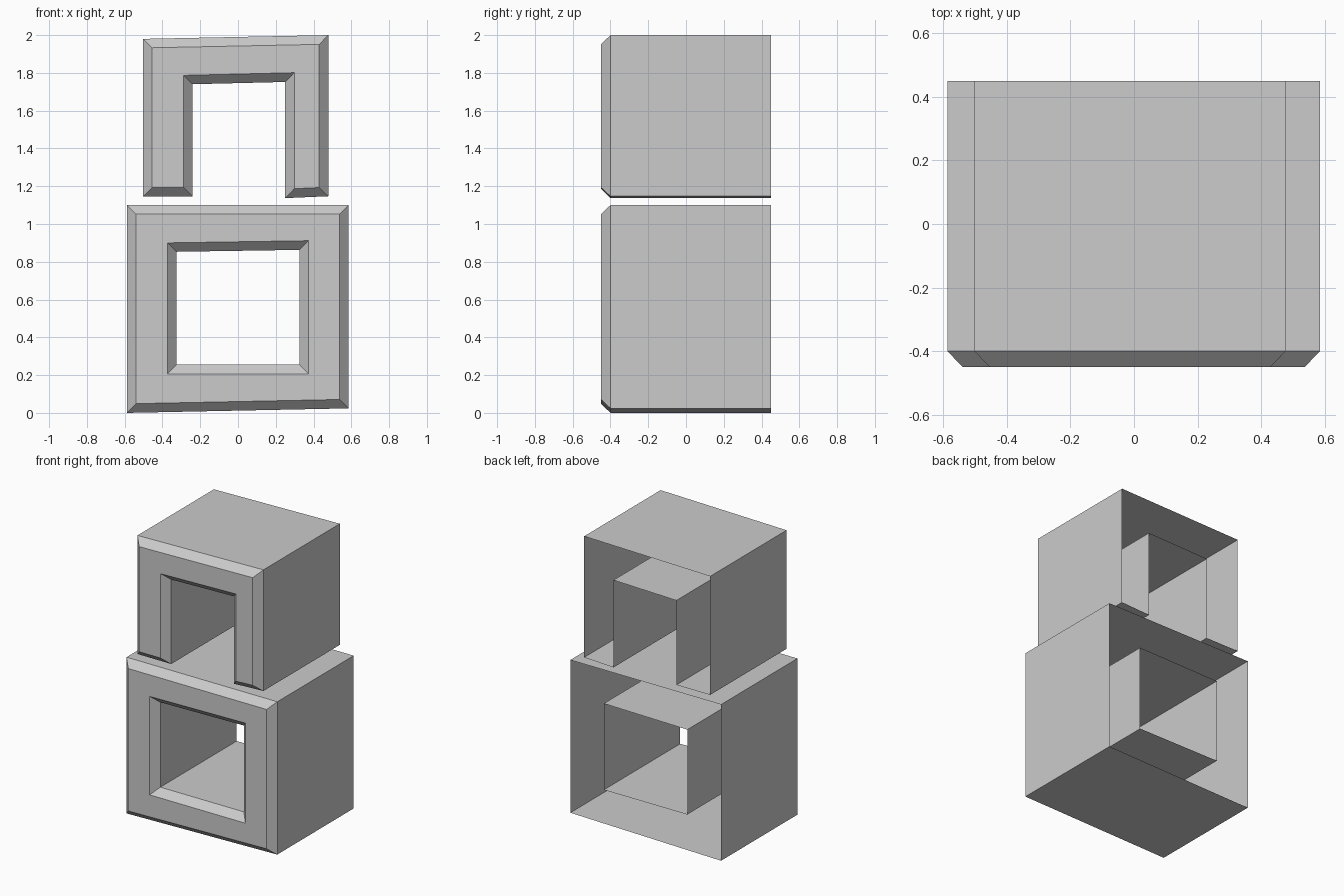
import bpy, bmesh
from mathutils import Vector

if "Cube" in bpy.data.objects:
    bpy.data.objects.remove(bpy.data.objects["Cube"])

FRONT, BACK, BEVEL = -0.45, 0.45, 0.048


def inset(pts, d):
    """Mitred offset towards the left side of a closed (x, z) loop."""
    out = []
    n = len(pts)
    for i in range(n):
        p = Vector(pts[i])
        a = (p - Vector(pts[i - 1])).normalized()
        b = (Vector(pts[(i + 1) % n]) - p).normalized()
        na, nb = Vector((-a.y, a.x)), Vector((-b.y, b.x))
        out.append(p + (na + nb) * d / (1 + na.dot(nb)))
    return out


def add_walls(bm, pts):
    """Open-backed wall strip with a front chamfer; returns the front loop."""
    sections = ((pts, BACK), (pts, FRONT + 0.05), (inset(pts, BEVEL), FRONT))
    loops = [[bm.verts.new((x, y, z)) for x, z in loop] for loop, y in sections]
    n = len(pts)
    for low, high in zip(loops, loops[1:]):
        for i in range(n):
            j = (i + 1) % n
            bm.faces.new((low[i], low[j], high[j], high[i]))
    return loops[-1]


def finish(bm, name):
    mesh = bpy.data.meshes.new(name)
    bm.to_mesh(mesh)
    bm.free()
    bpy.context.collection.objects.link(bpy.data.objects.new(name, mesh))


# Lower block: square frame, outline anticlockwise and hole clockwise
bm = bmesh.new()
outer = add_walls(bm, [(-0.588, 0), (0.586, 0.024), (0.586, 1.10), (-0.588, 1.10)])
hole = add_walls(bm, [(-0.325, 0.255), (-0.325, 0.853), (0.325, 0.863), (0.325, 0.255)])
for i in range(4):
    j = (i + 1) % 4
    bm.faces.new((outer[i], outer[j], hole[-j % 4], hole[-i % 4]))
finish(bm, "lower_frame")

# Upper block: arch standing slightly above the frame
bm = bmesh.new()
arch = add_walls(bm, [(-0.503, 1.145), (-0.24, 1.145), (-0.24, 1.74), (0.25, 1.752),
                      (0.25, 1.137), (0.478, 1.147), (0.478, 2.0), (-0.503, 1.98)])
bm.faces.new(arch)
finish(bm, "upper_arch")
